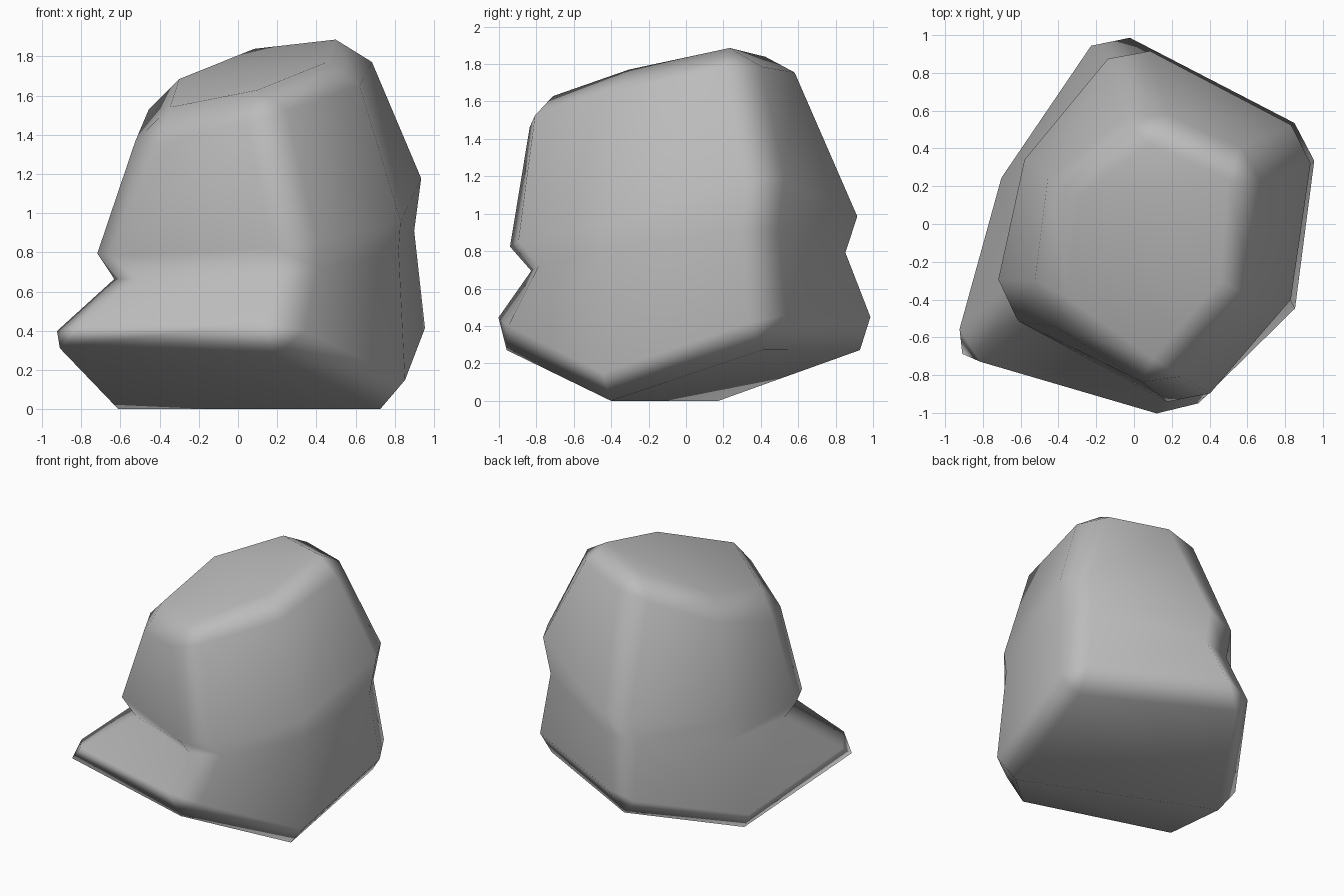
import bpy, bmesh

cube = bpy.data.objects.get("Cube")
if cube:
    bpy.data.objects.remove(cube, do_unlink=True)

# Single stone colour
stone = bpy.data.materials.new("stone_grey")
stone.use_nodes = True
grey = (0.5, 0.5, 0.5, 1)
stone.diffuse_color = grey
bsdf = next(n for n in stone.node_tree.nodes if n.type == 'BSDF_PRINCIPLED')
bsdf.inputs["Base Color"].default_value = grey

# Six-point loops: front -x, front +x, middle +x, back +x, back -x, middle -x
base = [(-1.09, -.78, .36), (.24, -1.105, .32), (.86, -.46, 0),
        (.99, .48, .32), (-.185, 1.11, .31), (-.74, .23, 0)]
waist = [(-.65, -.43, .66), (.3, -.89, .7), (.82, -.39, .81),
         (.915, .43, .93), (-.06, .92, .77), (-.56, .3, .68)]
shoulder = [(-.75, -.44, .78), (.305, -1.01, .83), (.83, -.4, .96),
            (.955, .46, 1.22), (-.047, .985, .95), (-.58, .34, .86)]
top = [(-.48, -.45, 1.46), (.12, -.9, 1.63), (.58, -.38, 1.785),
       (.64, .32, 1.925), (.06, .58, 1.88), (-.43, .22, 1.67)]

bm = bmesh.new()
loops = [[bm.verts.new(p) for p in level] for level in (base, waist, shoulder, top)]

# Walls between the loops, then a folded pair of faces under and over
for a, b in zip(loops, loops[1:]):
    for i in range(6):
        j = (i + 1) % 6
        bm.faces.new((a[i], a[j], b[j], b[i]))
for cap in (loops[0], loops[-1]):
    for half in ((0, 1, 2, 5), (5, 2, 3, 4)):
        bm.faces.new([cap[i] for i in half])
bmesh.ops.recalc_face_normals(bm, faces=bm.faces[:])

# Chamfer the four upright corners and the rims of the base and the top
chamfered = [bm.edges.get((a[c], b[c]))
             for a, b in zip(loops, loops[1:]) for c in (0, 1, 3, 4)]
chamfered += [bm.edges.get((rim[i], rim[(i + 1) % 6]))
              for rim in (loops[0], loops[-1]) for i in range(6)]
bmesh.ops.bevel(bm, geom=chamfered, offset=0.14, segments=1, profile=0.5,
                affect='EDGES', clamp_overlap=False, loop_slide=True)
bmesh.ops.recalc_face_normals(bm, faces=bm.faces[:])
for f in bm.faces:
    f.smooth = True

mesh = bpy.data.meshes.new("waisted_boulder")
bm.to_mesh(mesh)
bm.free()
mesh.materials.append(stone)
boulder = bpy.data.objects.new("waisted_boulder", mesh)
bpy.context.collection.objects.link(boulder)
# Keep broad faces flat and let the chamfers blend
boulder.modifiers.new("soft_chamfers", 'WEIGHTED_NORMAL')
